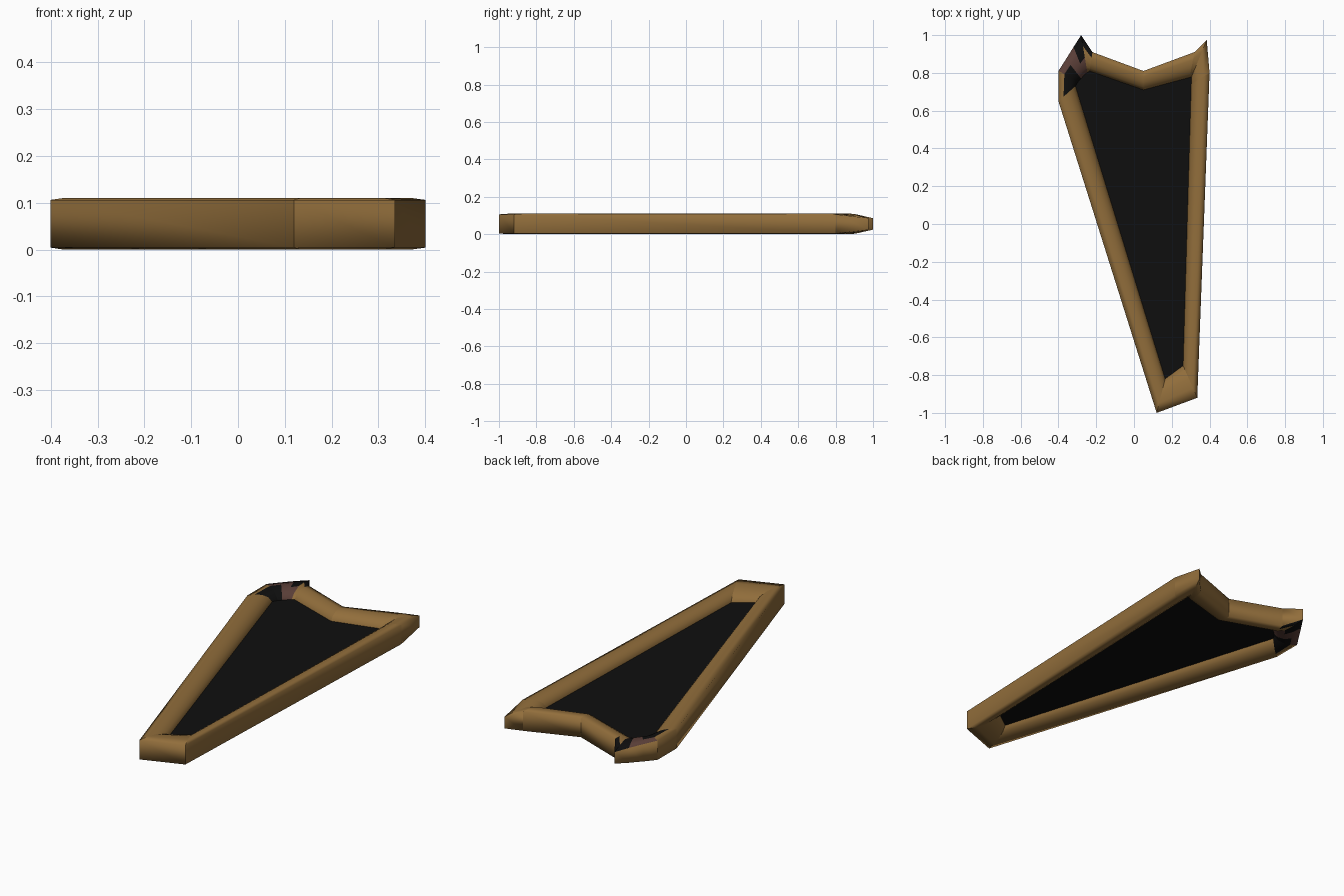
import bpy, bmesh

if "Cube" in bpy.data.objects:
    bpy.data.objects.remove(bpy.data.objects["Cube"])

def material(name, rgb):
    m = bpy.data.materials.new(name)
    m.diffuse_color = (*rgb, 1)
    m.use_nodes = True
    m.node_tree.nodes["Principled BSDF"].inputs["Base Color"].default_value = m.diffuse_color
    return m

gold = material("old gold", (0.285, 0.155, 0.044))
black = material("black", (0.0045, 0.0045, 0.0045))
maroon = material("dull red brown", (0.105, 0.05, 0.04))

# Outline stations: outer x, y, inner x, y, height factor (tips are thinner)
stations = [
    (-.40, .65, -.31, .73, 1), (-.40, .81, -.295, .755, 1),
    (-.36, .873, -.28, .77, .9), (-.32, .937, -.262, .79, .77),
    (-.28, 1.0, -.247, .803, .6), (-.22, .91, -.235, .81, 1),
    (.05, .81, .05, .71, 1), (.32, .91, .295, .776, 1),
    (.385, .975, .305, .78, .6), (.40, .80, .303, .74, 1),
    (.335, -.92, .26, -.75, 1), (.12, -1.0, .165, -.82, 1)]

# Rail section: inward fraction, half height (upper half, then mirrored below)
upper = [(0, .051), (.3, .055), (.6, .05), (.85, .035), (1, .012)]
section = upper + [(t, -h) for t, h in reversed(upper)]
n, k, mid = len(stations), len(section), .055

def cell_material(seg, j):
    """Colour of one rail cell: the back-left corner is patched."""
    band = min(j, k - 2 - j) if j < k - 1 else -1     # -1 is the outer wall
    if seg == 0:
        return 1 if band >= 1 else 0
    if seg == 1:
        return 1 if band >= 1 else (2 if band == 0 else 0)
    if seg == 2:
        return 0 if band < 0 else 2
    if seg == 3:
        return 0 if band < 0 else (1 if band <= 1 else 2)
    if seg == 4:
        return 1 if band == 0 else 0
    return 0

# Rounded frame rail swept around the outline
bm = bmesh.new()
rings = []
for ox, oy, ix, iy, f in stations:
    ring = []
    for t, h in section:
        hh = h * (f + (1 - f) * min(1, t / .6))
        ring.append(bm.verts.new((ox + (ix - ox) * t, oy + (iy - oy) * t, mid + hh)))
    rings.append(ring)
for i in range(n):
    a, b = rings[i], rings[(i + 1) % n]
    for j in range(k):
        q = (j + 1) % k
        face = bm.faces.new((a[j], a[q], b[q], b[j]))
        face.smooth = True
        face.material_index = cell_material(i, j)
# Sharp mitres at the corners
for i, ring in enumerate(rings):
    if i in (2, 3):
        continue
    for j in range(k):
        e = bm.edges.get((ring[j], ring[(j + 1) % k]))
        if e:
            e.smooth = False
bmesh.ops.recalc_face_normals(bm, faces=bm.faces)
me = bpy.data.meshes.new("frame")
bm.to_mesh(me)
bm.free()
for m in (gold, black, maroon):
    me.materials.append(m)
bpy.context.collection.objects.link(bpy.data.objects.new("frame", me))

# Dark flat panel inside the frame
bm = bmesh.new()
base = bm.faces.new([bm.verts.new((s[2], s[3], mid - .012)) for s in stations])
ext = bmesh.ops.extrude_face_region(bm, geom=[base], use_keep_orig=True)
for v in ext["geom"]:
    if isinstance(v, bmesh.types.BMVert):
        v.co.z = mid + .012
bmesh.ops.recalc_face_normals(bm, faces=bm.faces)
me = bpy.data.meshes.new("panel")
bm.to_mesh(me)
bm.free()
me.materials.append(black)
bpy.context.collection.objects.link(bpy.data.objects.new("panel", me))
